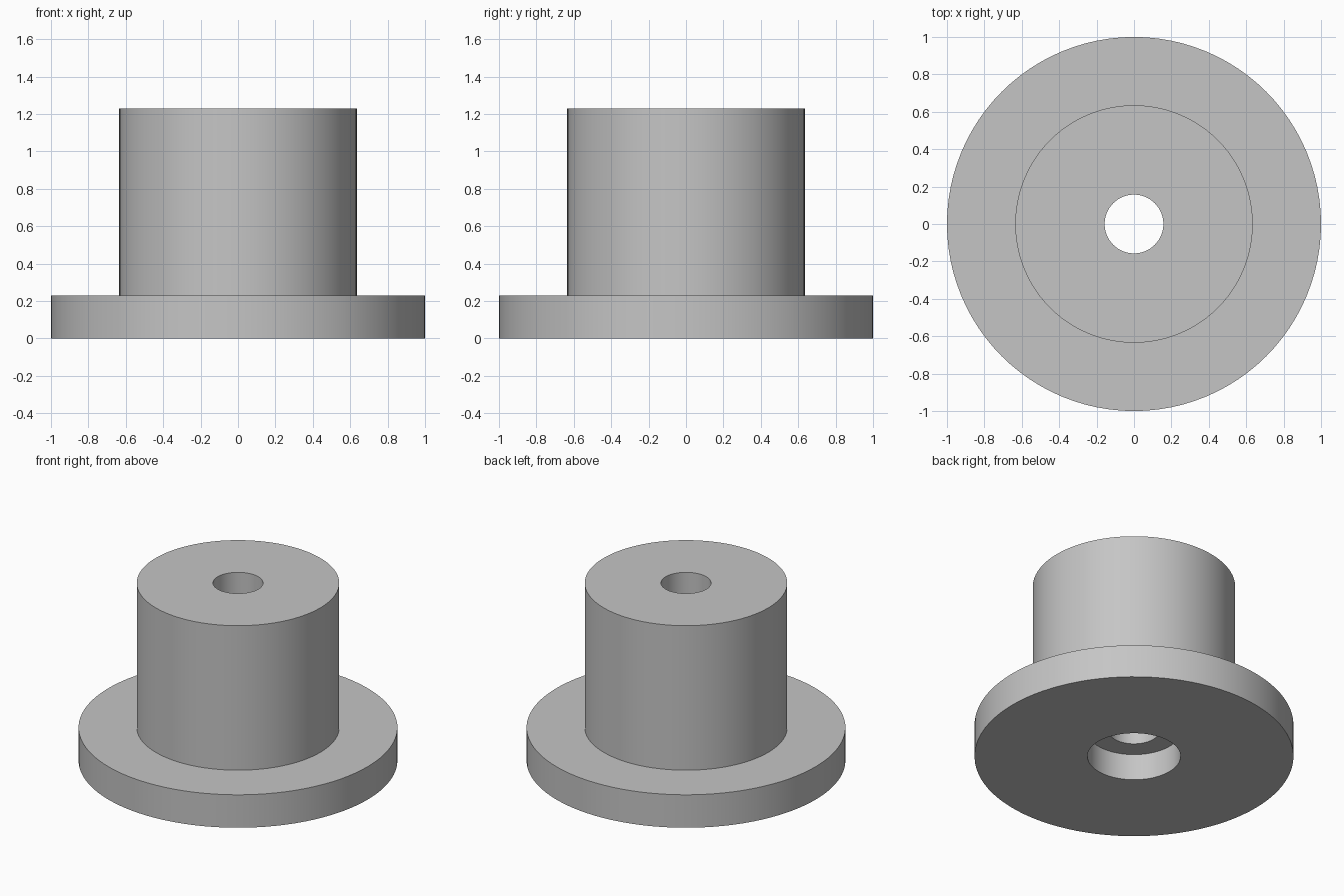
import bpy
import bmesh
from math import radians, tau
from mathutils import Matrix, Vector

cube = bpy.data.objects.get("Cube")
if cube:
    bpy.data.objects.remove(cube, do_unlink=True)

SEGMENTS = 96
FLANGE_R, BARREL_R = 1.0, 0.635
BORE_R, RECESS_R = 0.157, 0.292
FLANGE_H, TOTAL_H, RECESS_H = 0.228, 1.228, 0.182

grey = bpy.data.materials.new("plain grey")
grey.use_nodes = True
colour = (0.56, 0.56, 0.56, 1)
grey.diffuse_color = colour
grey.node_tree.nodes["Principled BSDF"].inputs["Base Color"].default_value = colour

# Closed cross-section: flange, barrel, through bore and recess underneath
profile = [
    (RECESS_R, 0), (FLANGE_R, 0), (FLANGE_R, FLANGE_H), (BARREL_R, FLANGE_H),
    (BARREL_R, TOTAL_H), (BORE_R, TOTAL_H), (BORE_R, RECESS_H), (RECESS_R, RECESS_H),
]

# Turn the cross-section around the vertical axis
bm = bmesh.new()
rings = []
for i in range(SEGMENTS):
    turn = Matrix.Rotation(tau * i / SEGMENTS, 3, "Z")
    rings.append([bm.verts.new(turn @ Vector((r, 0, z))) for r, z in profile])
for i, ring in enumerate(rings):
    following = rings[(i + 1) % SEGMENTS]
    for j in range(len(profile)):
        k = (j + 1) % len(profile)
        bm.faces.new((ring[j], following[j], following[k], ring[k]))
bmesh.ops.recalc_face_normals(bm, faces=bm.faces)

mesh = bpy.data.meshes.new("flanged_bushing")
bm.to_mesh(mesh)
bm.free()
mesh.materials.append(grey)
bushing = bpy.data.objects.new("flanged_bushing", mesh)
bpy.context.collection.objects.link(bushing)

# Smooth round walls, crisp rims
bpy.ops.object.select_all(action="DESELECT")
bushing.select_set(True)
bpy.context.view_layer.objects.active = bushing
bpy.ops.object.shade_smooth_by_angle(angle=radians(30))
